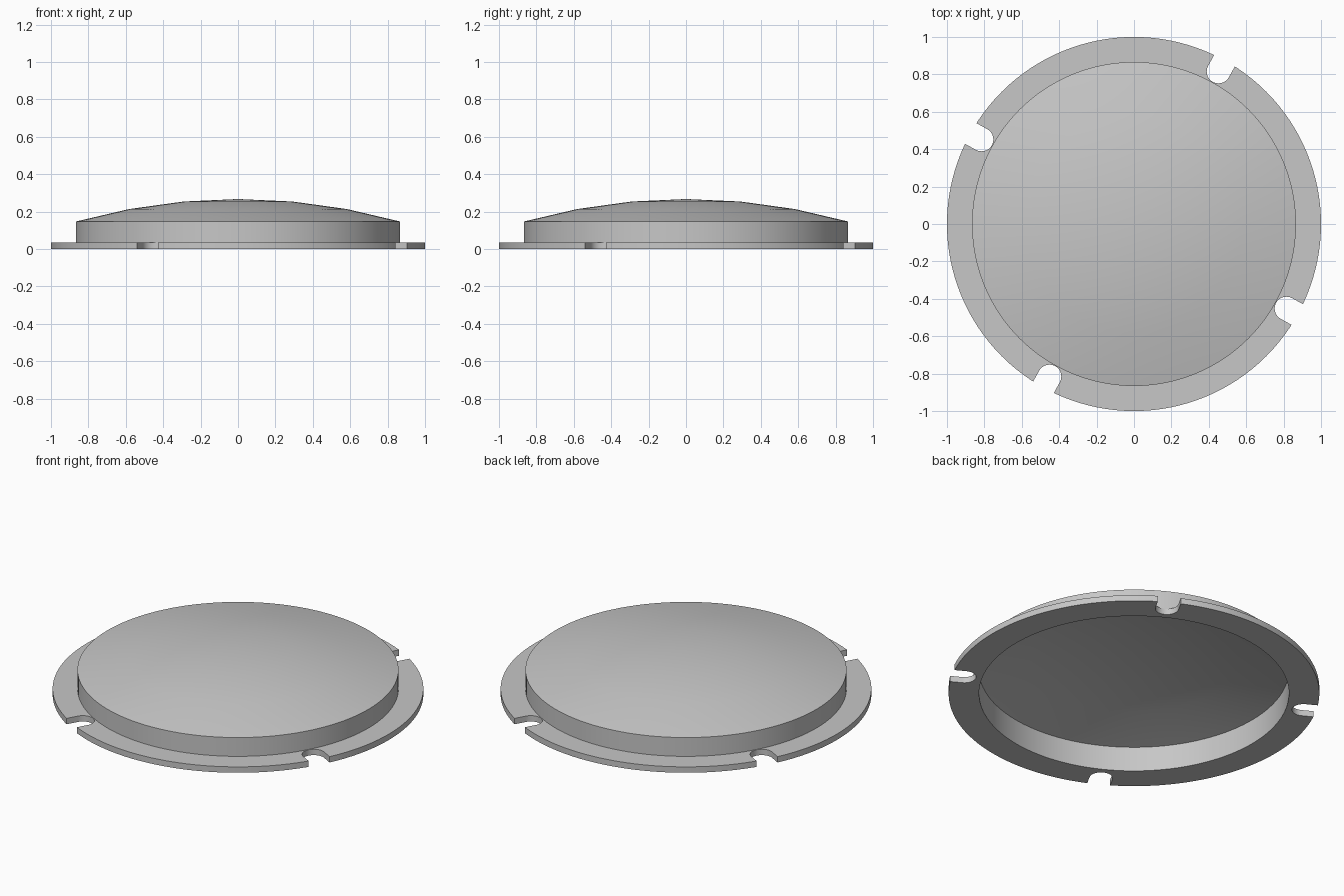
import bpy
import bmesh
from math import sin, cos, asin, pi, radians
from mathutils import Matrix

if "Cube" in bpy.data.objects:
    bpy.data.objects.remove(bpy.data.objects["Cube"], do_unlink=True)

SEGMENTS = 128
RIM_Z, APEX_Z = 0.147, 0.267
WALL_R, INNER_R, FLANGE_R, FLANGE_Z = 0.866, 0.836, 1.0, 0.035
SHELL = 0.008
SLOT_R, SLOT_CENTRE = 0.063, 0.932

grey = bpy.data.materials.new("light_grey")
grey.use_nodes = True
colour = (0.57, 0.57, 0.57, 1)
grey.diffuse_color = colour
grey.node_tree.nodes["Principled BSDF"].inputs["Base Color"].default_value = colour


def add_object(name, bm):
    bmesh.ops.recalc_face_normals(bm, faces=bm.faces)
    mesh = bpy.data.meshes.new(name)
    bm.to_mesh(mesh)
    bm.free()
    mesh.materials.append(grey)
    obj = bpy.data.objects.new(name, mesh)
    bpy.context.collection.objects.link(obj)
    return obj


def dome_arc(radius, edge_r, apex):
    """Shallow spherical cap from the rim to the axis, in three bands."""
    half = asin(edge_r / radius)
    points = []
    for i in (3, 2, 1, 0):
        a = half * i / 3
        points.append((radius * sin(a), apex - radius * (1 - cos(a))))
    return points


# Cover: domed hollow cap with a flange, revolved from one section
sag = APEX_Z - RIM_Z
sphere_r = (WALL_R ** 2 + sag ** 2) / (2 * sag)
outer = dome_arc(sphere_r, WALL_R, APEX_Z)
inner = dome_arc(sphere_r - SHELL, INNER_R, APEX_Z - SHELL)
section = (list(reversed(inner)) + [(INNER_R, 0), (FLANGE_R, 0),
           (FLANGE_R, FLANGE_Z), (WALL_R, FLANGE_Z)] + outer)

bm = bmesh.new()
verts = [bm.verts.new((r, 0, z)) for r, z in section]
edges = [bm.edges.new(pair) for pair in zip(verts, verts[1:])]
bmesh.ops.spin(bm, geom=verts + edges, cent=(0, 0, 0), axis=(0, 0, 1),
               angle=2 * pi, steps=SEGMENTS, use_merge=True)
bmesh.ops.remove_doubles(bm, verts=bm.verts, dist=0.0005)
cover = add_object("domed_cover", bm)

# Four round-ended bolt slots around the flange
bm = bmesh.new()
for k in range(4):
    turn = Matrix.Rotation(radians(61 + 90 * k), 4, "Z")
    arc = [pi / 2 + pi * i / 20 for i in range(21)]
    outline = [(SLOT_CENTRE + SLOT_R * cos(a), SLOT_R * sin(a)) for a in arc]
    outline += [(1.2, -SLOT_R), (1.2, SLOT_R)]
    ring = [bm.verts.new(turn @ Matrix.Translation((x, y, -0.05)).translation)
            for x, y in outline]
    face = bm.faces.new(ring)
    top = bmesh.ops.extrude_face_region(bm, geom=[face])["geom"]
    moved = [v for v in top if isinstance(v, bmesh.types.BMVert)]
    bmesh.ops.translate(bm, verts=moved, vec=(0, 0, 0.15))
cutter = add_object("slot_cutter", bm)
cutter.hide_render = True

bpy.ops.object.select_all(action="DESELECT")
bpy.context.view_layer.objects.active = cover
cover.select_set(True)
cut = cover.modifiers.new("bolt_slots", "BOOLEAN")
cut.operation = "DIFFERENCE"
cut.solver = "EXACT"
cut.object = cutter
bpy.ops.object.modifier_apply(modifier=cut.name)
bpy.data.objects.remove(cutter, do_unlink=True)
bpy.ops.object.shade_smooth_by_angle(angle=radians(25))
